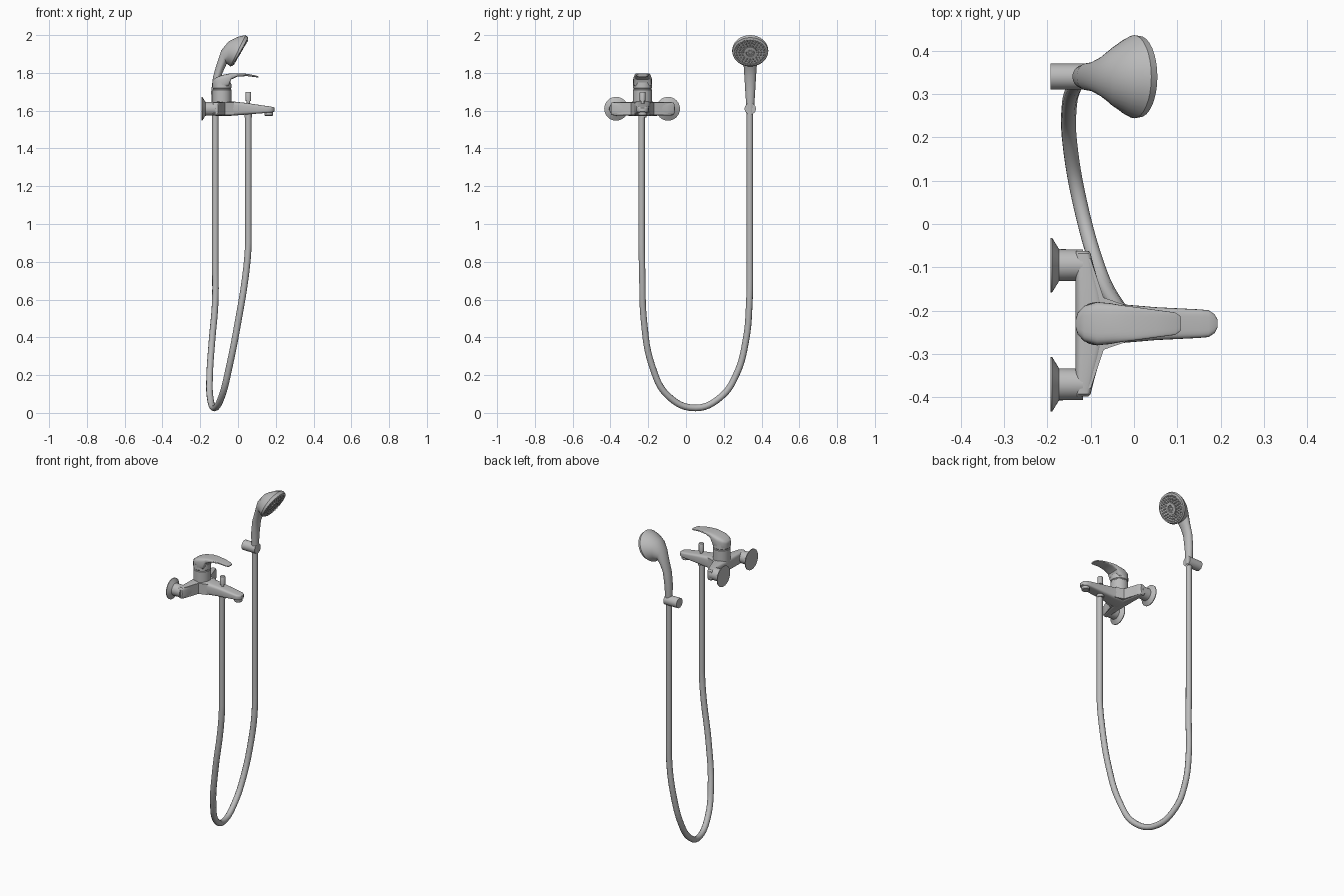
import bpy, bmesh, math
from mathutils import Vector, Matrix

cube = bpy.data.objects.get("Cube")
if cube:
    bpy.data.objects.remove(cube)

GREY = 0.5
metal = bpy.data.materials.new("brushed grey")
metal.use_nodes = True
metal.diffuse_color = (GREY, GREY, GREY, 1)
metal.node_tree.nodes["Principled BSDF"].inputs["Base Color"].default_value = (GREY, GREY, GREY, 1)

YM = -0.23   # mixer axis
YS = 0.34    # hand shower axis


def finish(bm, name, angle=35):
    bmesh.ops.recalc_face_normals(bm, faces=bm.faces)
    mesh = bpy.data.meshes.new(name)
    bm.to_mesh(mesh)
    bm.free()
    ob = bpy.data.objects.new(name, mesh)
    bpy.context.collection.objects.link(ob)
    mesh.materials.append(metal)
    bpy.ops.object.select_all(action='DESELECT')
    ob.select_set(True)
    bpy.context.view_layer.objects.active = ob
    bpy.ops.object.shade_smooth_by_angle(angle=math.radians(angle))
    return ob


def loft(name, rings, angle=35):
    """Skin a list of equal-length point rings and cap both ends."""
    bm = bmesh.new()
    loops = [[bm.verts.new(p) for p in ring] for ring in rings]
    n = len(loops[0])
    for a, b in zip(loops, loops[1:]):
        for i in range(n):
            j = (i + 1) % n
            bm.faces.new((a[i], a[j], b[j], b[i]))
    bm.faces.new(loops[0])
    bm.faces.new(loops[-1])
    return finish(bm, name, angle)


def oval(a, b, half, y, power=1.0, n=32):
    """Ring spanning a to b in the xz plane, with a half width along y."""
    mid = [(p + q) / 2 for p, q in zip(a, b)]
    arm = [(p - q) / 2 for p, q in zip(a, b)]
    pts = []
    for i in range(n):
        t = math.tau * i / n
        c, s = (math.copysign(abs(v) ** power, v) for v in (math.cos(t), math.sin(t)))
        pts.append((mid[0] + arm[0] * c, y + half * s, mid[1] + arm[1] * c))
    return pts


def turned(name, origin, axis, profile, n=32):
    """Turned part: profile holds (distance along axis, radius)."""
    rot = Vector(axis).to_track_quat('Z', 'Y')
    rings = [[Vector(origin) + rot @ Vector((r * math.cos(math.tau * i / n),
                                             r * math.sin(math.tau * i / n), d))
              for i in range(n)] for d, r in profile]
    return loft(name, rings)


# Wall flanges with their short pipes
for side, y in (("left", -0.095), ("right", -0.37)):
    turned(side + "_wall_flange", (-0.193, y, 1.61), (1, 0, 0),
           [(0, 0.063), (0.004, 0.063), (0.02, 0.037), (0.075, 0.036)])

# Cross body: rounded bar, swelling forward at its middle
bar = []
for y, front, half in ((-0.168, -0.105, 0.026), (-0.162, -0.1, 0.034), (-0.13, -0.092, 0.036),
                       (-0.07, -0.075, 0.037), (0, -0.06, 0.038)):
    bar.append((y, front, half))
bar += [(-y, f, h) for y, f, h in reversed(bar[:-1])]
loft("cross_body", [oval((-0.135, 1.61), (f, 1.61), 0, YM + y, 1) and
                    [((f - 0.135) / 2 + (f + 0.135) / 2 * math.copysign(abs(math.cos(t)) ** 0.5, math.cos(t)),
                      YM + y, 1.61 + h * math.copysign(abs(math.sin(t)) ** 0.5, math.sin(t)))
                     for t in (math.tau * i / 32 for i in range(32))]
                    for y, f, h in bar])

# Spout, tapering forward to a rounded nose
spout = ((-0.1, 1.65, 1.572, 0.048), (-0.07, 1.65, 1.571, 0.052), (-0.02, 1.648, 1.574, 0.044),
         (0.05, 1.64, 1.58, 0.038), (0.15, 1.625, 1.588, 0.033), (0.172, 1.622, 1.59, 0.031),
         (0.186, 1.619, 1.592, 0.022), (0.193, 1.615, 1.595, 0.009))
loft("spout", [oval((x, top), (x, low), w, YM, 0.45) for x, top, low, w in spout])
turned("aerator", (0.163, YM, 1.573), (0, 0, 1), [(0, 0.02), (0.003, 0.023), (0.025, 0.023)])

# Gussets that blend the spout into the cross body
bm = bmesh.new()
plan = [(-0.11, 0.15), (-0.1, 0.15), (-0.07, 0.06), (-0.02, 0.043)]
plan += [(x, -y) for x, y in reversed(plan)]
gusset = bm.faces.new([bm.verts.new((x, YM + y, 1.578)) for x, y in plan])
top = bmesh.ops.extrude_face_region(bm, geom=[gusset])
bmesh.ops.translate(bm, vec=(0, 0, 0.066), verts=[v for v in top["geom"] if isinstance(v, bmesh.types.BMVert)])
finish(bm, "body_gusset")

# Cartridge housing and lever
turned("cartridge_housing", (-0.085, YM, 1.62), (0, 0, 1),
       [(0, 0.05), (0.09, 0.05), (0.093, 0.047), (0.097, 0.047), (0.1, 0.05), (0.13, 0.049)])
# Lever rings: upper point, lower point, half width
lever = (((-0.135, 1.757), (-0.135, 1.72), 0.008), ((-0.13, 1.765), (-0.13, 1.715), 0.025),
         ((-0.115, 1.776), (-0.115, 1.715), 0.041), ((-0.085, 1.788), (-0.085, 1.715), 0.05),
         ((-0.055, 1.795), (-0.052, 1.725), 0.047), ((-0.03, 1.798), (-0.036, 1.765), 0.043),
         ((0, 1.798), (-0.005, 1.78), 0.039), ((0.05, 1.795), (0.048, 1.783), 0.032),
         ((0.095, 1.786), (0.094, 1.777), 0.026), ((0.108, 1.781), (0.107, 1.775), 0.017))
loft("lever", [oval(a, b, w, YM, 0.5) for a, b, w in lever])

# Diverter knob and hose outlet
turned("diverter_knob", (0.055, YM, 1.62), (0, 0, 1),
       [(0, 0.009), (0.03, 0.009), (0.031, 0.015), (0.077, 0.015), (0.08, 0.013)])
turned("hose_outlet", (0.055, YM, 1.565), (0, 0, 1), [(0, 0.02), (0.04, 0.02)])

# Flexible hose
path = [(0.055, -0.235, 1.6), (0.055, -0.235, 0.9), (0.043, -0.232, 0.75), (0, -0.222, 0.48),
        (-0.045, -0.18, 0.25), (-0.085, -0.095, 0.09), (-0.125, 0.05, 0.026),
        (-0.148, 0.185, 0.085), (-0.15, 0.265, 0.2), (-0.137, 0.318, 0.39),
        (-0.121, 0.335, 0.58), (-0.12, 0.338, 0.8), (-0.12, 0.338, 1.6)]
curve = bpy.data.curves.new("hose", 'CURVE')
curve.dimensions = '3D'
curve.bevel_depth = 0.0175
curve.bevel_resolution = 3
curve.resolution_u = 6
curve.use_fill_caps = True
spline = curve.splines.new('BEZIER')
spline.bezier_points.add(len(path) - 1)
for p, co in zip(spline.bezier_points, path):
    p.co = co
    p.handle_left_type = p.handle_right_type = 'AUTO'
for i in (0, 1, -2, -1):
    spline.bezier_points[i].handle_left_type = 'VECTOR' if i in (1, -1) else 'AUTO'
    spline.bezier_points[i].handle_right_type = 'VECTOR' if i in (0, -2) else 'AUTO'
hose = bpy.data.objects.new("hose", curve)
bpy.context.collection.objects.link(hose)
curve.materials.append(metal)

# Wall holder for the hand shower
turned("shower_holder", (-0.193, YS, 1.61), (1, 0, 0), [(0, 0.03), (0.09, 0.03)])

# Hand shower: outer point, inner point, half width
shower = (((-0.139, 1.59), (-0.101, 1.59), 0.019), ((-0.142, 1.7), (-0.096, 1.7), 0.026),
          ((-0.132, 1.78), (-0.088, 1.785), 0.031), ((-0.115, 1.84), (-0.072, 1.822), 0.034),
          ((-0.088, 1.92), (-0.06, 1.848), 0.046), ((-0.05, 1.966), (-0.05, 1.842), 0.067),
          ((0, 1.991), (-0.043, 1.835), 0.086), ((0.04, 2), (-0.04, 1.834), 0.096),
          ((0.054, 1.987), (-0.029, 1.838), 0.094), ((0.051, 1.975), (-0.025, 1.845), 0.084),
          ((0.046, 1.971), (-0.027, 1.847), 0.08))
loft("hand_shower", [oval(a, b, w, YS) for a, b, w in shower])

# Spray face: raised rings and rows of nozzles
normal = Vector((0.862, 0, -0.507))
centre = Vector((0.0095, YS, 1.909))
turned("spray_centre", centre, normal, [(-0.003, 0.035), (0.005, 0.034), (0.006, 0.022), (0.002, 0.02)])
rot = normal.to_track_quat('Z', 'Y').to_matrix().to_4x4()
bm = bmesh.new()
for radius, count in ((0.073, 28), (0.058, 22), (0.044, 16), (0.012, 6)):
    for i in range(count):
        t = math.tau * i / count
        spot = Vector((radius * math.cos(t), radius * math.sin(t), 0.003))
        bmesh.ops.create_cone(bm, cap_ends=True, segments=8, radius1=0.0045, radius2=0.003,
                              depth=0.008, matrix=Matrix.Translation(centre) @ rot @ Matrix.Translation(spot))
finish(bm, "spray_nozzles")
